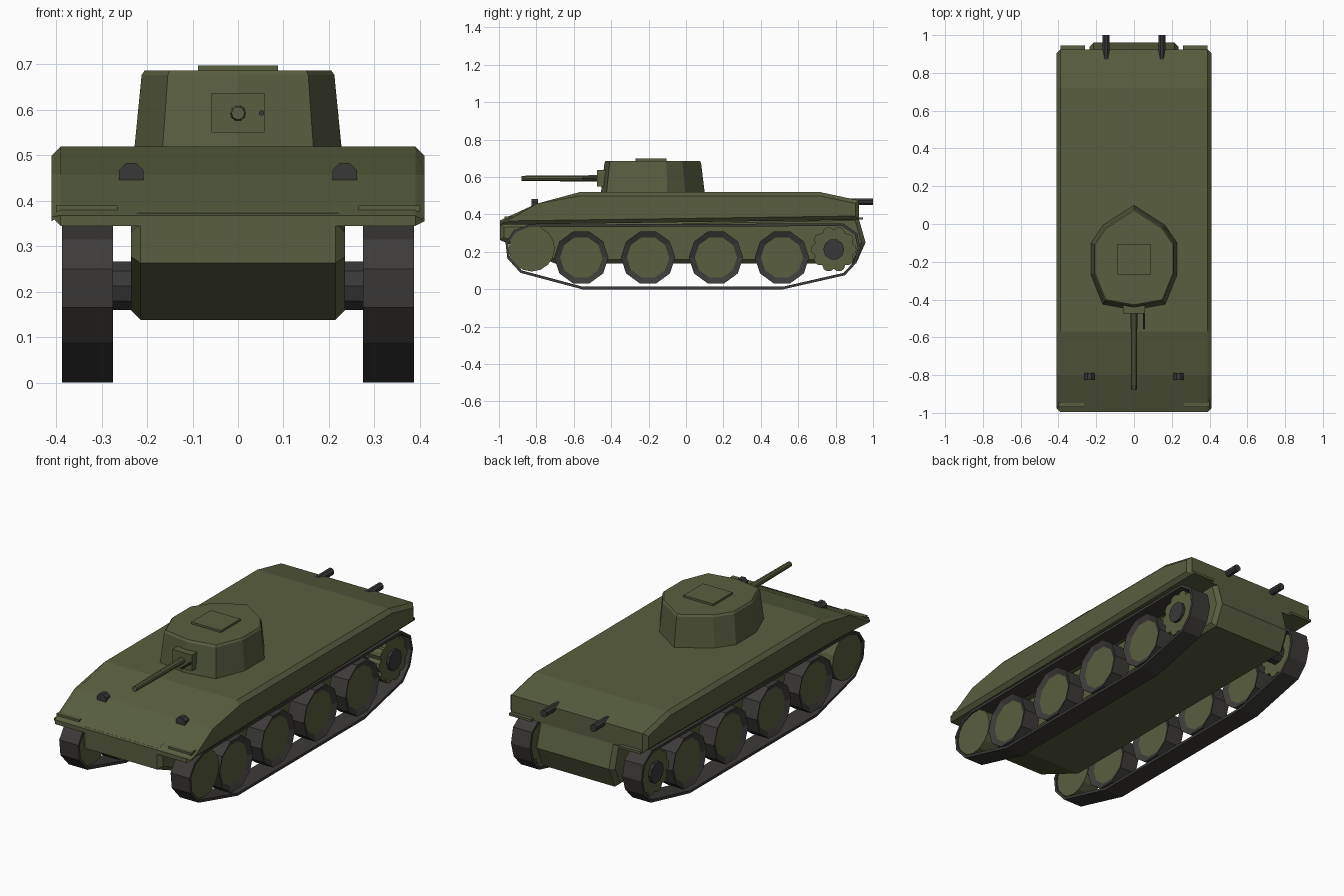
import bpy, bmesh, math
from mathutils import Matrix, Vector

if "Cube" in bpy.data.objects:
    bpy.data.objects.remove(bpy.data.objects["Cube"])


def material(name, rgb):
    m = bpy.data.materials.new(name)
    m.diffuse_color = (*rgb, 1)
    m.use_nodes = True
    m.node_tree.nodes["Principled BSDF"].inputs["Base Color"].default_value = m.diffuse_color
    return m


GREEN = material("olive green", (0.098, 0.113, 0.050))
RUBBER = material("rubber and track grey", (0.046, 0.044, 0.041))
METAL = material("dark metal", (0.040, 0.040, 0.042))


def finish(name, bm, *mats, recalc=True):
    if recalc:
        bmesh.ops.recalc_face_normals(bm, faces=bm.faces)
    me = bpy.data.meshes.new(name)
    bm.to_mesh(me)
    bm.free()
    for m in mats:
        me.materials.append(m)
    ob = bpy.data.objects.new(name, me)
    bpy.context.collection.objects.link(ob)
    return ob


def prism(name, pts, x0, x1, mat, bevel=0):
    """Extrude a (y, z) profile along x, optionally chamfering both end rims."""
    bm = bmesh.new()
    a = [bm.verts.new((x0, y, z)) for y, z in pts]
    b = [bm.verts.new((x1, y, z)) for y, z in pts]
    caps = [bm.faces.new(a), bm.faces.new(b[::-1])]
    n = len(pts)
    for i in range(n):
        j = (i + 1) % n
        bm.faces.new((a[i], a[j], b[j], b[i]))
    if bevel:
        rim = [e for f in caps for e in f.edges]
        bmesh.ops.bevel(bm, geom=rim, offset=bevel, segments=1, affect='EDGES')
    return finish(name, bm, mat)


def box(name, x, y, z, mat):
    return prism(name, [(y[0], z[0]), (y[1], z[0]), (y[1], z[1]), (y[0], z[1])], *x, mat)


def rod(name, x, z, y0, y1, r0, n, mat, r1=None):
    """Round bar running along y."""
    bm = bmesh.new()
    bmesh.ops.create_cone(bm, cap_ends=True, segments=n, radius1=r0, radius2=r0 if r1 is None else r1,
                          depth=y1 - y0, matrix=Matrix.Translation((x, (y0 + y1) / 2, z))
                          @ Matrix.Rotation(-math.pi / 2, 4, 'X') @ Matrix.Rotation(math.pi / n, 4, 'Z'))
    return finish(name, bm, mat)


def ring(cy, cz, radii, n):
    return [(cy + radii[i % len(radii)] * math.cos(2 * math.pi * i / n),
             cz + radii[i % len(radii)] * math.sin(2 * math.pi * i / n)) for i in range(n)]


def road_wheel(name, cx, cy, cz, r, width):
    """Ten-sided tyre with recessed green discs on both sides."""
    ob = prism(name, ring(cy, cz, [r], 10), cx - width / 2, cx + width / 2, RUBBER)
    bm = bmesh.new()
    bm.from_mesh(ob.data)
    caps = [f for f in bm.faces if abs(f.normal.x) > 0.9]
    bmesh.ops.inset_individual(bm, faces=caps, thickness=0.032, depth=-0.015)
    for f in caps:
        f.material_index = 1
    bm.to_mesh(ob.data)
    bm.free()
    ob.data.materials.append(GREEN)


# Upper hull with sloped nose and tail
prism("upper_hull", [(-0.995, 0.345), (0.925, 0.372), (0.925, 0.475), (0.72, 0.519),
                     (-0.57, 0.519), (-0.80, 0.457), (-0.995, 0.368)], -0.41, 0.41, GREEN, 0.02)
# Lower hull tub
prism("lower_hull", [(-0.995, 0.352), (-0.995, 0.263), (-0.70, 0.138), (0.91, 0.138),
                     (0.96, 0.25), (0.92, 0.39)], -0.235, 0.235, GREEN, 0.021)
# Nose lip
prism("nose_lip", [(-0.992, 0.350), (-0.945, 0.350), (-0.945, 0.392), (-0.985, 0.373)],
      -0.222, 0.222, GREEN)

# Turret: tapered ten-sided drum with a small chamfer at the roof
half = [(0.0, 0.10), (0.163, -0.005), (0.228, -0.10), (0.228, -0.27), (0.166, -0.425), (0.0, -0.455)]
plan = half + [(-x, y) for x, y in half[-2:0:-1]]
bm = bmesh.new()
cy = -0.18
levels = [[bm.verts.new((x * s, cy + (y - cy) * s, z)) for x, y in plan]
          for s, z in ((1, 0.515), (0.93, 0.677), (0.90, 0.687))]
for lo, hi in zip(levels, levels[1:]):
    for i in range(len(plan)):
        j = (i + 1) % len(plan)
        bm.faces.new((lo[i], lo[j], hi[j], hi[i]))
bm.faces.new(levels[0][::-1])
bm.faces.new(levels[-1])
finish("turret", bm, GREEN)
box("turret_hatch", (-0.088, 0.088), (-0.27, -0.105), (0.68, 0.698), GREEN)

# Gun and mantlet
box("gun_mantlet", (-0.058, 0.058), (-0.475, -0.42), (0.55, 0.637), GREEN)
rod("gun_barrel", 0, 0.593, -0.88, -0.46, 0.0145, 10, GREEN, 0.018)
rod("machine_gun", 0.052, 0.593, -0.555, -0.46, 0.006, 8, METAL)

for side, s in (("left", -1), ("right", 1)):
    def span(a, b):
        return tuple(sorted((s * a, s * b)))

    # Fender flaps, headlights and exhausts
    box(side + "_front_flap", span(0.265, 0.40), (-0.97, -0.915), (0.376, 0.390), GREEN)
    box(side + "_rear_flap", span(0.26, 0.39), (0.90, 0.945), (0.372, 0.385), GREEN)
    rod(side + "_headlight", s * 0.235, 0.456, -0.825, -0.79, 0.029, 8, METAL)
    rod(side + "_exhaust", s * 0.147, 0.468, 0.84, 1.0, 0.02, 8, METAL)

    # Track band
    path = [(-0.555, 0), (0.52, 0), (0.85, 0.075), (0.91, 0.14), (0.933, 0.22), (0.915, 0.30),
            (0.84, 0.352), (-0.84, 0.346), (-0.92, 0.315), (-0.965, 0.25), (-0.955, 0.165), (-0.885, 0.088)]
    x0, x1 = span(0.275, 0.387)
    bm = bmesh.new()
    a = [bm.verts.new((x0, y, z)) for y, z in path]
    b = [bm.verts.new((x1, y, z)) for y, z in path]
    for i in range(len(path)):
        j = (i + 1) % len(path)
        bm.faces.new((a[i], a[j], b[j], b[i]))
    track = finish(side + "_track", bm, RUBBER, recalc=False)
    mod = track.modifiers.new("thickness", 'SOLIDIFY')
    mod.thickness, mod.offset, mod.use_even_offset = 0.014, -1, True

    # Running gear
    for i, y in enumerate((-0.56, -0.203, 0.16, 0.513)):
        road_wheel(f"{side}_road_wheel_{i + 1}", s * 0.331, y, 0.17, 0.145, 0.10)
    prism(side + "_idler", ring(-0.825, 0.218, [0.123], 16), *span(0.283, 0.379), GREEN)
    prism(side + "_sprocket", ring(0.79, 0.213, [0.122, 0.118, 0.104, 0.118], 40), *span(0.295, 0.368), GREEN)
    prism(side + "_sprocket_hub", ring(0.79, 0.213, [0.056], 10), *span(0.23, 0.382), METAL)
